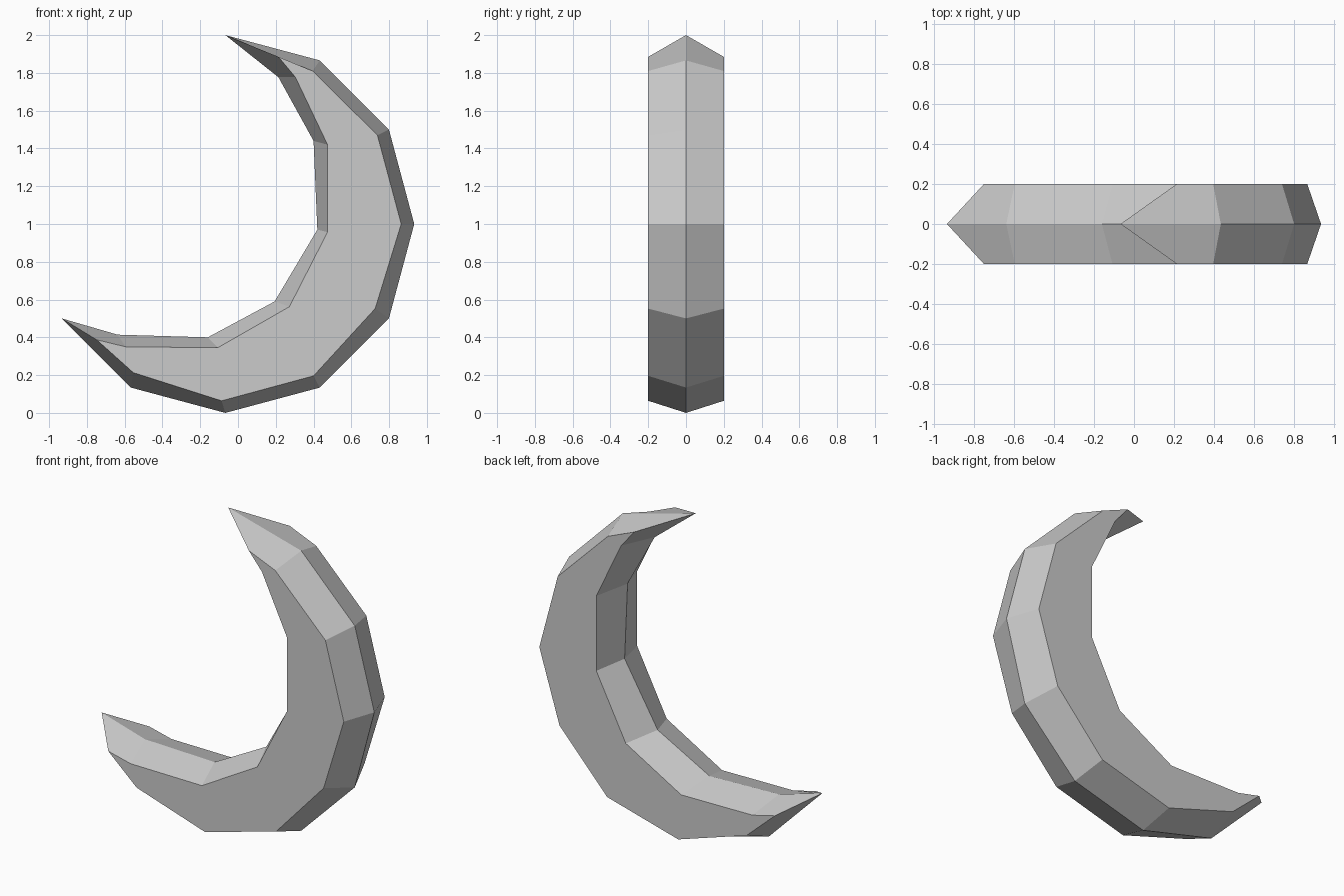
import bpy
import bmesh
from math import cos, sin, radians

# Remove the default cube
default_cube = bpy.data.objects.get("Cube")
if default_cube:
    bpy.data.objects.remove(default_cube, do_unlink=True)


def flat_material(name, color):
    material = bpy.data.materials.new(name)
    material.use_nodes = True
    material.diffuse_color = color
    shader = next(n for n in material.node_tree.nodes if n.type == 'BSDF_PRINCIPLED')
    shader.inputs["Base Color"].default_value = color
    return material


def ring(bm, outline, y):
    return [bm.verts.new((x, y, z)) for x, z in outline]


def bridge(bm, first, second):
    for i in range(len(first)):
        j = (i + 1) % len(first)
        bm.faces.new((first[i], first[j], second[j], second[i]))


# Ridge outline: outer arc from the upper tip clockwise to the lower tip
CENTER_X = -0.067
outer_ridge = [(CENTER_X + cos(radians(90 - 30 * step)),
                1 + sin(radians(90 - 30 * step))) for step in range(9)]
# Inner ridge from the lower tip back up
inner_ridge = [(-.637, .414), (-.16, .40), (.194, .59),
               (.42, .97), (.40, 1.44), (.214, 1.777)]

# Bevelled side outline, point for point with the ridge
outer_side = [(.214, 1.885), (.395, 1.81), (.738, 1.47), (.864, 1), (.726, .552),
              (.40, .196), (-.087, .064), (-.554, .213), (-.748, .387)]
inner_side = [(-.595, .35), (-.107, .345), (.272, .562),
              (.474, .957), (.474, 1.42), (.304, 1.777)]

# Crescent: flat front and back joined to the central ridge by chamfers
HALF_DEPTH = 0.2
bm = bmesh.new()
ridge = ring(bm, outer_ridge + inner_ridge, 0)
for side in (-1, 1):
    cheek = ring(bm, outer_side + inner_side, side * HALF_DEPTH)
    bm.faces.new(cheek)
    bridge(bm, ridge, cheek)
bmesh.ops.recalc_face_normals(bm, faces=bm.faces[:])

mesh = bpy.data.meshes.new("crescent")
bm.to_mesh(mesh)
bm.free()
mesh.materials.append(flat_material("light grey", (0.6, 0.6, 0.6, 1)))
crescent = bpy.data.objects.new("crescent", mesh)
bpy.context.collection.objects.link(crescent)
